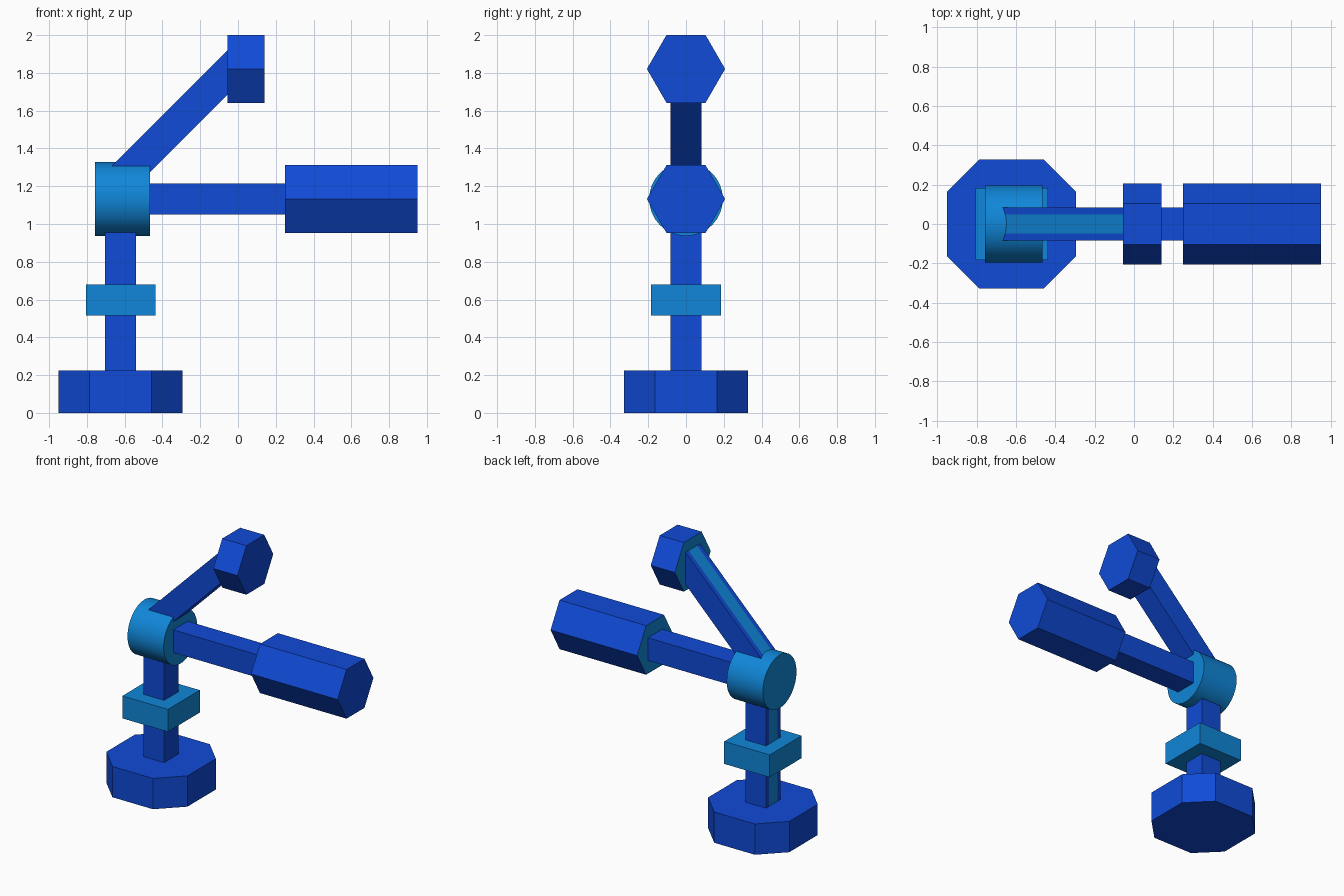
import bpy, bmesh, math
from mathutils import Vector

if "Cube" in bpy.data.objects:
    bpy.data.objects.remove(bpy.data.objects["Cube"])


def material(name, color):
    m = bpy.data.materials.new(name)
    m.diffuse_color = (*color, 1)
    m.use_nodes = True
    m.node_tree.nodes["Principled BSDF"].inputs["Base Color"].default_value = m.diffuse_color
    return m


BLUE = material("deep blue", (0.005, 0.069, 0.68))
LIGHT = material("light blue", (0.005, 0.24, 0.69))


def prism(name, profile, start, end, up, mats, light_side=None, light_start=False):
    """Sweep a 2D profile (side, up) straight from start to end."""
    a, b, up = Vector(start), Vector(end), Vector(up).normalized()
    side = up.cross((b - a).normalized())
    bm = bmesh.new()
    rings = [[bm.verts.new(p + side * u + up * v) for u, v in profile] for p in (a, b)]
    n = len(profile)
    for i in range(n):
        j = (i + 1) % n
        f = bm.faces.new((rings[0][i], rings[0][j], rings[1][j], rings[1][i]))
        f.material_index = int(i == light_side)
    cap = bm.faces.new(rings[0])
    cap.material_index = int(light_start)
    bm.faces.new(rings[1])
    bmesh.ops.recalc_face_normals(bm, faces=bm.faces)
    me = bpy.data.meshes.new(name)
    bm.to_mesh(me)
    bm.free()
    for m in mats:
        me.materials.append(m)
    ob = bpy.data.objects.new(name, me)
    bpy.context.collection.objects.link(ob)
    return ob


def ngon(n, r):
    return [(r * math.cos(math.tau * i / n), r * math.sin(math.tau * i / n)) for i in range(n)]


def square(h):
    return [(-h, -h), (h, -h), (h, h), (-h, h)]


X, H, S, JZ = -0.622, 0.083, 0.049, 1.132
# Square beam section whose "up" side carries a central light stripe (side 3)
striped = [(-H, -H), (H, -H), (H, H), (S, H), (-S, H), (-H, H)]
two = (BLUE, LIGHT)

# Base: square with wide cut corners
base = [(.328, -.164), (.328, .164), (.164, .328), (-.164, .328),
        (-.328, .164), (-.328, -.164), (-.164, -.328), (.164, -.328)]
prism("base", base, (X, 0, 0), (X, 0, .225), (1, 0, 0), (BLUE,))

# Upright post, stripe on its back-left (-x) side, and collar
prism("post", striped, (X, 0, .2), (X, 0, 1.1), (-1, 0, 0), two, light_side=3)
prism("collar", square(.184), (X, 0, .516), (X, 0, .68), (1, 0, 0), (LIGHT,))

# Round joint
joint = prism("joint", ngon(32, .195), (-.757, 0, JZ), (-.465, 0, JZ), (0, 0, 1), (LIGHT,))
bpy.context.view_layer.objects.active = joint
joint.select_set(True)
bpy.ops.object.shade_smooth_by_angle(angle=math.radians(35))

# Horizontal arm with long hexagonal head
prism("lower_arm", square(H), (-.6, 0, JZ), (.3, 0, JZ), (0, 0, 1), (BLUE,))
prism("lower_head", ngon(6, .207), (.25, 0, JZ), (.95, 0, JZ), (0, 0, 1), two, light_start=True)

# Diagonal arm with stripe on top and short hexagonal head
prism("upper_arm", striped, (-.66, 0, 1.198), (.02, 0, 1.878), (-1, 0, 1), two, light_side=3)
prism("upper_head", ngon(6, .207), (-.055, 0, 1.821), (.14, 0, 1.821), (0, 0, 1), two, light_start=True)
